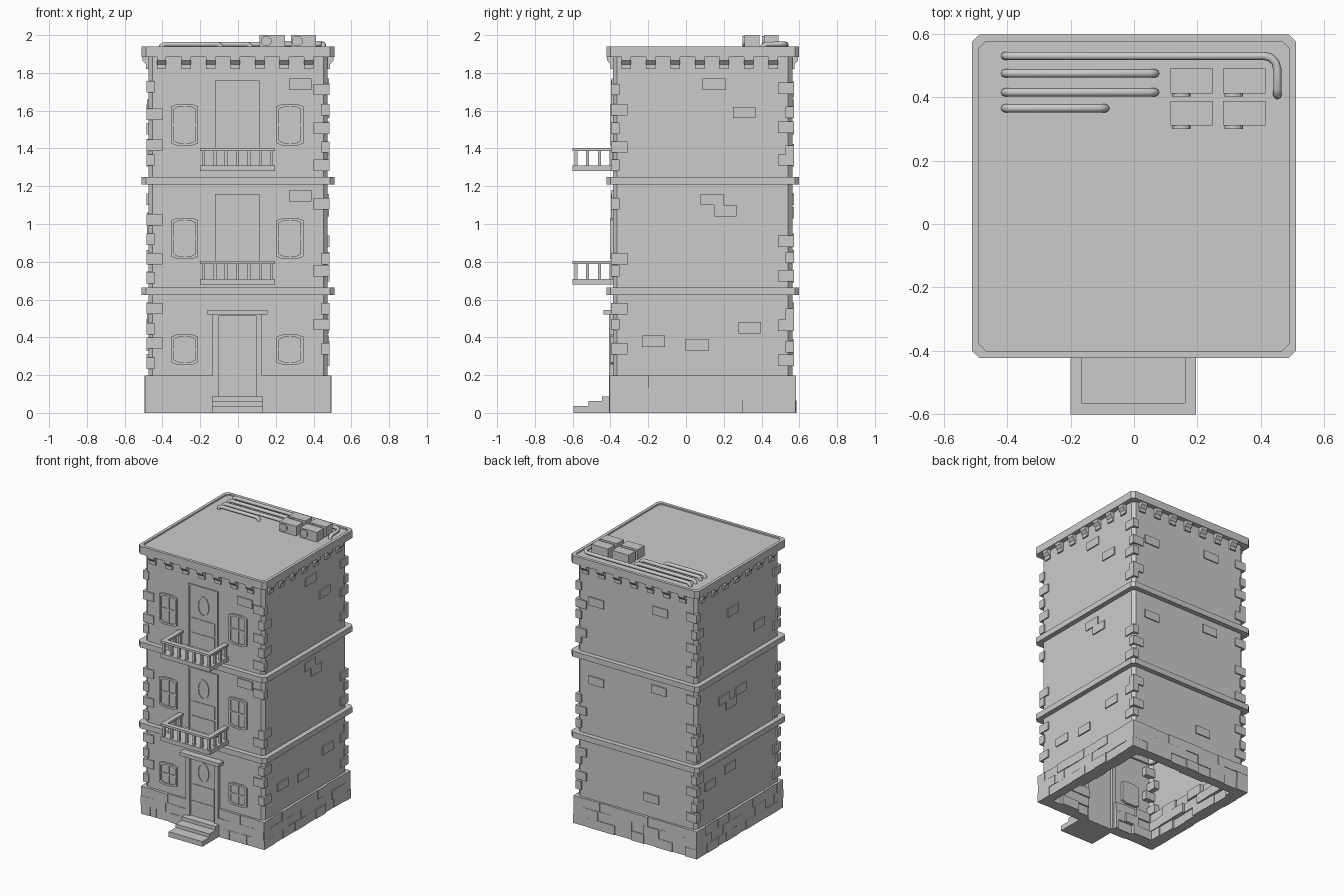
import bpy, bmesh, math, random
from mathutils import Vector

if "Cube" in bpy.data.objects:
    bpy.data.objects.remove(bpy.data.objects["Cube"])

random.seed(4)
CY = 0.088            # building centre in y
WALL = 0.475          # wall half width
FRONT = CY - WALL     # y of the front wall


def finish(bm, name):
    bmesh.ops.recalc_face_normals(bm, faces=bm.faces)
    me = bpy.data.meshes.new(name)
    bm.to_mesh(me)
    bm.free()
    ob = bpy.data.objects.new(name, me)
    bpy.context.collection.objects.link(ob)
    return ob


def xy(p, h):         # outline lying flat, extruded in z
    return (p[0], p[1], h)


def xz(p, d):         # outline on the front wall, d = distance out of the wall
    return (p[0], FRONT - d, p[1])


def side(k):          # (along, up) on wall k: 0 front, 1 right, 2 back, 3 left
    c, s = round(math.cos(k * math.pi / 2)), round(math.sin(k * math.pi / 2))
    return lambda p, d: (c * p[0] + s * (WALL + d), s * p[0] - c * (WALL + d) + CY, p[1])


def prism(bm, pts, a, b, fn, caps=True):
    n = len(pts)
    lo = [bm.verts.new(fn(p, a)) for p in pts]
    hi = [bm.verts.new(fn(p, b)) for p in pts]
    for i in range(n):
        bm.faces.new((lo[i], lo[(i + 1) % n], hi[(i + 1) % n], hi[i]))
    if caps:
        bm.faces.new(lo)
        bm.faces.new(hi)


def ring(bm, outer, inner, a, b, fn):
    n = len(outer)
    v = [[bm.verts.new(fn(p, h)) for p in o]
         for o, h in ((outer, a), (outer, b), (inner, b), (inner, a))]
    for r in range(4):
        s, t = v[r], v[(r + 1) % 4]
        for i in range(n):
            bm.faces.new((s[i], s[(i + 1) % n], t[(i + 1) % n], t[i]))


def rect(x0, x1, z0, z1):
    return [(x0, z0), (x1, z0), (x1, z1), (x0, z1)]


def box(bm, x0, x1, y0, y1, z0, z1):
    prism(bm, rect(x0, x1, y0, y1), z0, z1, xy)


def chamfered(h, c=0.022):
    return [(x, y + CY) for x, y in ((-h + c, -h), (h - c, -h), (h, -h + c), (h, h - c),
                                     (h - c, h), (-h + c, h), (-h, h - c), (-h, -h + c))]


def oval(x, z, rx, rz, n=20):
    return [(x + rx * math.cos(i * math.tau / n), z + rz * math.sin(i * math.tau / n)) for i in range(n)]


# hollow wall shell, open at the bottom
bm = bmesh.new()
prism(bm, chamfered(WALL), 0.19, 1.89, xy, caps=False)
finish(bm, "walls")

# floor ledges
bm = bmesh.new()
for z0, z1 in ((0.625, 0.665), (1.21, 1.25)):
    ring(bm, chamfered(0.51), chamfered(0.46), z0, z1, xy)
finish(bm, "floor_ledges")

# cornice slab with a raised rim around the roof
bm = bmesh.new()
ring(bm, chamfered(0.51), chamfered(0.488), 1.885, 1.94, xy)
prism(bm, chamfered(0.488), 1.885, 1.93, xy)
finish(bm, "roof_cornice")

# corbels under the cornice
bm = bmesh.new()
prof = [(-0.01, 1.82), (0.012, 1.82), (0.012, 1.845), (0.03, 1.865), (0.03, 1.886), (-0.01, 1.886)]
for k in range(4):
    f = side(k)
    for i in range(7):
        u = -0.405 + i * 0.13
        prism(bm, prof, u - 0.025, u + 0.025, lambda p, w: f((w, p[1]), p[0]))
finish(bm, "corbels")

# three staggered courses of base stones, leaving room for the door
bm = bmesh.new()
for k in range(4):
    f = side(k)
    for row in range(3):
        u = -0.493
        w = (0.12, 0.07, 0.1)[row]
        while u < 0.49:
            e = min(u + w, 0.493)
            if 0.493 - e < 0.04:
                e = 0.493
            spans = [(u, e)]
            if k == 0:
                spans = [(u, min(e, -0.12)), (max(u, 0.12), e)]
            out = random.uniform(0.012, 0.021)
            inner = random.uniform(-0.085, -0.05)
            for s0, s1 in spans:
                if s1 - s0 > 0.005:
                    prism(bm, rect(s0, s1, row * 0.066, row * 0.066 + 0.0665), inner, out, f)
            u = e
            w = random.uniform(0.095, 0.15)
finish(bm, "base_stones")

# scattered bricks on the walls: (wall, along, height)
bm = bmesh.new()
spots = [(0, 0.33, 1.74), (0, 0.33, 1.15),
         (1, 0.06, 1.74), (1, 0.22, 1.59), (1, 0.05, 1.13), (1, 0.12, 1.07), (1, -0.26, 0.38), (1, -0.03, 0.36),
         (1, 0.25, 0.45),
         (2, -0.32, 1.63), (2, 0.19, 1.70), (2, -0.32, 1.06), (2, 0.18, 1.13), (2, 0.12, 0.335),
         (3, -0.06, 1.63), (3, 0.24, 1.42), (3, -0.16, 1.03), (3, -0.08, 0.97), (3, 0.03, 1.03),
         (3, -0.32, 0.47), (3, -0.09, 0.51)]
for k, u, z in spots:
    prism(bm, rect(u - 0.06, u + 0.06, z - 0.03, z + 0.03), -0.01, 0.008, side(k))
finish(bm, "wall_bricks")

# corner bricks, alternating long and short legs
bm = bmesh.new()
o = WALL + 0.009
for ci, (sx, sy) in enumerate(((-1, -1), (1, -1), (1, 1), (-1, 1))):
    for zf in (0.2, 0.665, 1.25):
        for j, dz in enumerate((0.07, 0.15, 0.25, 0.34, 0.46)):
            z = zf + dz + random.uniform(-0.02, 0.02)
            if z > zf + 0.38 and zf < 0.3 or random.random() < 0.15:
                continue
            lx, ly = (0.085, 0.045) if (j + ci) % 2 else (0.045, 0.085)
            xs = sorted((sx * o, sx * (o - lx)))
            ys = sorted((CY + sy * o, CY + sy * (o - ly)))
            box(bm, *xs, *ys, z - 0.03, z + 0.03)
finish(bm, "corner_bricks")


# windows: slightly arched frame, recessed pane and cross bars
def arched(x, z0, z1, w):
    d = 0.012
    return [(x - w, z0 + d), (x - w * 0.55, z0), (x + w * 0.55, z0), (x + w, z0 + d),
            (x + w, z1 - d), (x + w * 0.55, z1), (x - w * 0.55, z1), (x - w, z1 - d)]


frames, panes = bmesh.new(), bmesh.new()
for x in (-0.282, 0.275):
    for z0, z1 in ((0.255, 0.415), (0.815, 1.032), (1.415, 1.635)):
        zm = (z0 + z1) / 2
        ring(frames, arched(x, z0, z1, 0.071), arched(x, z0 + 0.014, z1 - 0.014, 0.057), -0.02, 0.012, xz)
        prism(frames, rect(x - 0.006, x + 0.006, z0 + 0.01, z1 - 0.01), -0.01, 0.009, xz)
        prism(frames, rect(x - 0.06, x + 0.06, zm - 0.006, zm + 0.006), -0.01, 0.008, xz)
        prism(panes, arched(x, z0 + 0.01, z1 - 0.01, 0.06), -0.02, 0.003, xz)
finish(frames, "window_frames")
finish(panes, "window_panes")

# doors with frame, oval light and lower panels
leaf, trim = bmesh.new(), bmesh.new()
X = -0.004
for z0, z1, zo, w, fw in ((0.0, 0.525, 0.42, 0.1, 0.03), (0.7, 1.16, 1.02, 0.105, 0.014),
                          (1.3, 1.76, 1.62, 0.105, 0.014)):
    out = 0.02 if z0 == 0 else 0.01
    for s in (-1, 1):
        prism(trim, rect(*sorted((X + s * w, X + s * (w + fw))), z0, z1), -0.04, out, xz)
    prism(trim, rect(X - w, X + w, z1 - 0.013, z1), -0.04, out, xz)
    prism(leaf, rect(X - w, X + w, z0, z1 - 0.013), -0.02, 0.003, xz)
    ring(trim, oval(X, zo, 0.046, 0.072), oval(X, zo, 0.037, 0.062), 0.0, 0.008, xz)
    base = 0.09 if z0 == 0 else z0 + 0.02
    mid = (base + zo - 0.1) / 2
    for a, b in ((base, mid - 0.006), (mid + 0.006, zo - 0.1)):
        prism(trim, rect(X - w + 0.012, X + w - 0.012, a, b), 0.0, 0.007, xz)
finish(leaf, "door_leaves")
finish(trim, "door_trim")

# lintel over the entrance
bm = bmesh.new()
box(bm, -0.162, 0.155, -0.438, FRONT + 0.02, 0.52, 0.546)
finish(bm, "door_lintel")

# entrance steps
bm = bmesh.new()
for y, z0, z1 in ((-0.595, 0, 0.037), (-0.515, 0.037, 0.062), (-0.445, 0.062, 0.088)):
    box(bm, -0.138, 0.132, y, FRONT + 0.02, z0, z1)
finish(bm, "entrance_steps")

# balconies: floor slab, balusters and a U-shaped handrail
bm = bmesh.new()
x0, x1, y0 = -0.2, 0.195, -0.6
for z in (0.68, 1.28):
    box(bm, x0, x1, y0, FRONT + 0.01, z, z + 0.03)
    prism(bm, [(x0, FRONT), (x0, y0), (x1, y0), (x1, FRONT), (x1 - 0.035, FRONT),
               (x1 - 0.035, y0 + 0.035), (x0 + 0.035, y0 + 0.035), (x0 + 0.035, FRONT)],
          z + 0.107, z + 0.123, xy)
    spots = [(x0 + 0.017 + i * 0.0602, y0 + 0.017) for i in range(7)]
    spots += [(x, y0 + 0.017 + j * 0.062) for x in (x0 + 0.017, x1 - 0.017) for j in (1, 2, 3)]
    for x, y in spots:
        box(bm, x - 0.008, x + 0.008, y - 0.008, y + 0.008, z + 0.029, z + 0.108)
finish(bm, "balconies")

# roof air units with a round fan cover on the front
bm = bmesh.new()
for x in (0.115, 0.28):
    for y in (0.31, 0.412):
        box(bm, x, x + 0.134, y, y + 0.078, 1.928, 2.0)
        prism(bm, oval(x + 0.034, 1.968, 0.029, 0.027, 16), y - 0.01, y + 0.005,
              lambda p, d: (p[0], d, p[1]))
finish(bm, "air_units")

# roof pipes with ends turned down into the roof
cu = bpy.data.curves.new("roof_pipes", "CURVE")
cu.dimensions = "3D"
cu.bevel_depth = 0.013
cu.bevel_resolution = 2
cu.use_fill_caps = True
Z = 1.952
paths = [[(-0.40, 0.53), (0.41, 0.53)] +
         [(0.41 + 0.042 * math.sin(a), 0.488 + 0.042 * math.cos(a)) for a in (0.5, 1.0, 1.57)] + [(0.452, 0.413)]]
paths += [[(-0.40, y), (x, y)] for y, x in ((0.475, 0.06), (0.415, 0.06), (0.365, -0.097))]
for p in paths:
    pts = [Vector((a, b, Z)) for a, b in p]
    d0, d1 = (pts[0] - pts[1]).normalized(), (pts[-1] - pts[-2]).normalized()
    down = Vector((0, 0, -0.01))
    pts = [pts[0] + d0 * 0.008 + down * 3] + [pts[0] + d0 * 0.006 + down] + [pts[0] - d0 * 0.012] + pts[1:-1] + \
          [pts[-1] - d1 * 0.012, pts[-1] + d1 * 0.006 + down, pts[-1] + d1 * 0.008 + down * 3]
    s = cu.splines.new("POLY")
    s.points.add(len(pts) - 1)
    for q, v in zip(s.points, pts):
        q.co = (*v, 1)
bpy.context.collection.objects.link(bpy.data.objects.new("roof_pipes", cu))
